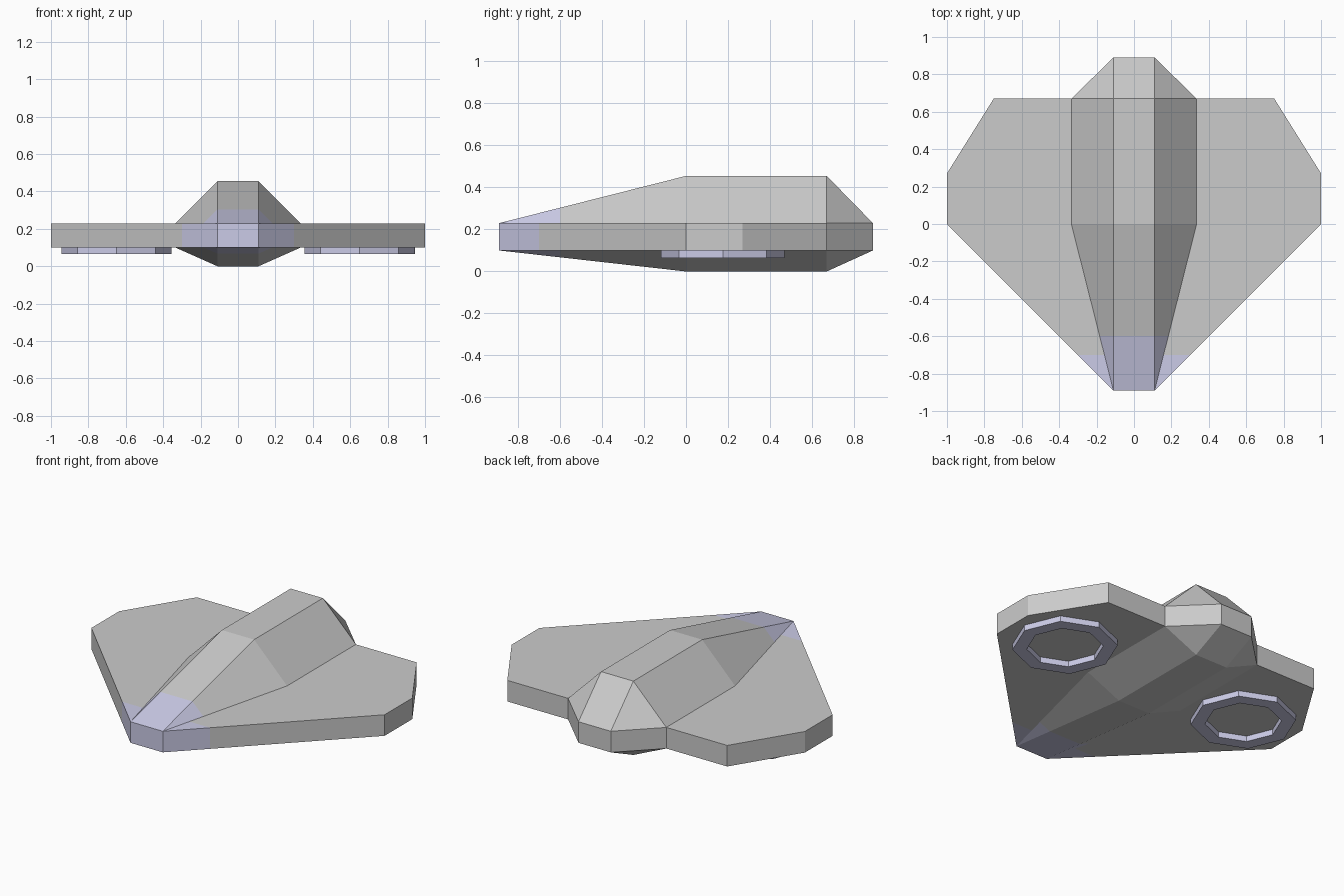
import bpy, bmesh, math
from mathutils import Vector

cube = bpy.data.objects.get("Cube")
if cube:
    bpy.data.objects.remove(cube, do_unlink=True)


def material(name, rgb):
    m = bpy.data.materials.new(name)
    m.use_nodes = True
    m.diffuse_color = (*rgb, 1)
    m.node_tree.nodes["Principled BSDF"].inputs["Base Color"].default_value = (*rgb, 1)
    return m


GREY = material("hull grey", (0.6, 0.6, 0.6))
LAVENDER = material("pale lavender", (0.6, 0.6, 0.8))

LOW, HIGH = 0.10, 0.23          # belt heights shared by hull and wings
TOP = 0.455                     # spine height
NOSE, TAIL, REAR = -0.89, 0.89, 0.67
INNER, OUTER = 0.11, 0.335      # half widths of the hull


def finish(name, bm, mats):
    mesh = bpy.data.meshes.new(name)
    bm.to_mesh(mesh)
    bm.free()
    for m in mats:
        mesh.materials.append(m)
    obj = bpy.data.objects.new(name, mesh)
    bpy.context.collection.objects.link(obj)
    return obj


def paint_nose(bm, limit, rule):
    """Cut the faces chosen by rule across y and paint the front piece."""
    faces = [f for f in bm.faces if rule(f)]
    geom = faces + list({e for f in faces for e in f.edges})
    geom += list({v for f in faces for v in f.verts})
    bmesh.ops.bisect_plane(bm, geom=geom, plane_co=(0, limit, 0), plane_no=(0, 1, 0))
    for f in bm.faces:
        if rule(f) and f.calc_center_median().y < limit:
            f.material_index = 1


# Central hull: faceted body with a flat spine and keel
bm = bmesh.new()
belt = [(INNER, NOSE), (OUTER, 0), (OUTER, REAR), (INNER, TAIL)]
points = [(x, y, z) for x, y in belt for z in (LOW, HIGH)]
points += [(INNER, y, z) for y in (0, REAR) for z in (0, TOP)]
for x, y, z in points:
    for side in (1, -1):
        bm.verts.new((side * x, y, z))
bmesh.ops.convex_hull(bm, input=bm.verts[:])
bmesh.ops.dissolve_limit(bm, angle_limit=0.01, verts=bm.verts[:], edges=bm.edges[:])
bmesh.ops.recalc_face_normals(bm, faces=bm.faces[:])
hidden = [f for f in bm.faces if abs(f.normal.x) > 0.9]
bmesh.ops.delete(bm, geom=hidden, context="FACES")
paint_nose(bm, -0.6, lambda f: True)
finish("hull", bm, [GREY, LAVENDER])


# Wings: flat slabs open where they join the hull
def wing(name, side):
    outline = [(INNER, NOSE), (1, 0), (1, 0.27), (0.75, REAR), (OUTER, REAR), (OUTER, 0)]
    bm = bmesh.new()
    base = bm.faces.new([bm.verts.new((side * x, y, LOW)) for x, y in outline])
    new = bmesh.ops.extrude_face_region(bm, geom=[base], use_keep_orig=True)["geom"]
    bmesh.ops.translate(bm, vec=(0, 0, HIGH - LOW),
                        verts=[v for v in new if isinstance(v, bmesh.types.BMVert)])
    bmesh.ops.recalc_face_normals(bm, faces=bm.faces[:])
    inner = [f for f in bm.faces if f.normal.x * side < -0.5]
    bmesh.ops.delete(bm, geom=inner, context="FACES")
    paint_nose(bm, -0.7, lambda f: True)
    finish(name, bm, [GREY, LAVENDER])


# Octagonal landing rings beneath the wings
def ring(name, side):
    centre = Vector((side * 0.65, 0.175, 0))
    profile = [(0.295, LOW), (0.295, 0.065), (0.215, 0.065), (0.215, LOW)]
    bm = bmesh.new()
    vs = [bm.verts.new(centre + Vector((r, 0, z))) for r, z in profile]
    es = [bm.edges.new(pair) for pair in zip(vs, vs[1:])]
    bmesh.ops.spin(bm, geom=vs + es, cent=centre, axis=(0, 0, 1),
                   angle=math.tau, steps=8)
    bmesh.ops.remove_doubles(bm, verts=bm.verts[:], dist=0.001)
    bmesh.ops.recalc_face_normals(bm, faces=bm.faces[:])
    if any(f.normal.z > 0.9 for f in bm.faces):
        bmesh.ops.reverse_faces(bm, faces=bm.faces[:])
    finish(name, bm, [LAVENDER])


for label, side in (("left", 1), ("right", -1)):
    wing(label + "_wing", side)
    ring(label + "_landing_ring", side)
